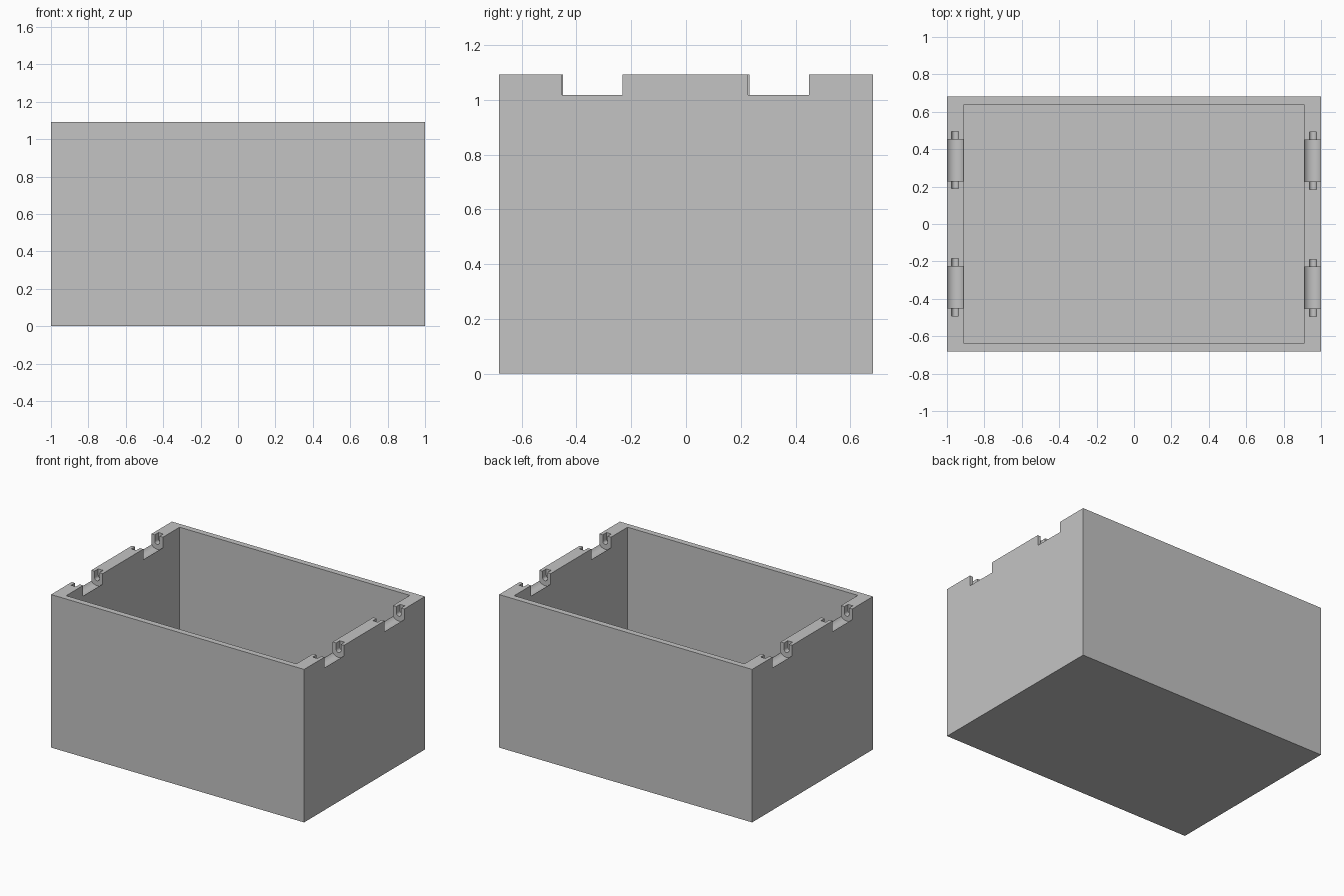
import bpy
import bmesh
from math import atan2, cos, hypot, pi, sin

W, D, H = 1.0, 0.682, 1.093        # half width, half depth, height
IN_X, IN_Y, FLOOR = 0.91, 0.64, 0.045
AXIS_X, AXIS_Z = 0.956, 1.048      # hinge pin axis
SEAT_Z = 1.017                     # rim of the hinge recess
PIN_R, PIN_LEN = 0.019, 0.042
TOP = H + 0.05                     # cutters rise above the rim

old = bpy.data.objects.get("Cube")
if old:
    bpy.data.objects.remove(old, do_unlink=True)

grey = bpy.data.materials.new("plain grey")
grey.use_nodes = True
color = (0.55, 0.55, 0.55, 1)
grey.diffuse_color = color
grey.node_tree.nodes["Principled BSDF"].inputs["Base Color"].default_value = color


def extrude_y(name, profile, y0, y1):
    """Prism with an (x, z) profile running from y0 to y1."""
    bm = bmesh.new()
    face = bm.faces.new([bm.verts.new((x, y0, z)) for x, z in profile])
    new = bmesh.ops.extrude_face_region(bm, geom=[face])["geom"]
    verts = [v for v in new if isinstance(v, bmesh.types.BMVert)]
    bmesh.ops.translate(bm, verts=verts, vec=(0, y1 - y0, 0))
    bmesh.ops.recalc_face_normals(bm, faces=bm.faces)
    mesh = bpy.data.meshes.new(name)
    bm.to_mesh(mesh)
    bm.free()
    mesh.materials.append(grey)
    obj = bpy.data.objects.new(name, mesh)
    bpy.context.collection.objects.link(obj)
    return obj


def arc(radius, start, end, steps):
    angles = [start + (end - start) * i / steps for i in range(steps + 1)]
    return [(AXIS_X + radius * cos(a), AXIS_Z + radius * sin(a)) for a in angles]


def box(x, z0, z1):
    return [(-x, z0), (x, z0), (x, z1), (-x, z1)]


# Box body and the cavity inside it
body = extrude_y("box_body", box(W, 0, H), -D, D)
cutters = [extrude_y("cavity", box(IN_X, FLOOR, TOP), -IN_Y, IN_Y)]

# Hinge recess: straight sides with a shallow round trough below
drop, half = AXIS_Z - SEAT_Z, W - AXIS_X
tilt = atan2(drop, half)
trough = arc(hypot(half, drop), -pi + tilt, -tilt, 12)
recess = [(IN_X - 0.02, TOP), (IN_X - 0.02, SEAT_Z), *trough,
          (W + 0.02, SEAT_Z), (W + 0.02, TOP)]

# Pin slot: open at the top, round at the bottom
slot = [(AXIS_X - PIN_R, TOP), *arc(PIN_R, -pi, 0, 10), (AXIS_X + PIN_R, TOP)]

for side in (-1, 1):
    for middle in (-0.34, 0.34):
        y = middle - 0.002 * side
        for name, shape, reach in (("recess", recess, 0.111),
                                   ("pin_slot", slot, 0.111 + PIN_LEN)):
            profile = [(side * px, pz) for px, pz in shape]
            cutters.append(extrude_y(name, profile, y - reach, y + reach))

# Cut everything out of the body
for cutter in cutters:
    cutter.hide_render = True
    mod = body.modifiers.new(cutter.name, "BOOLEAN")
    mod.operation = "DIFFERENCE"
    mod.solver = "EXACT"
    mod.object = cutter

bpy.context.view_layer.update()
graph = bpy.context.evaluated_depsgraph_get()
result = bpy.data.meshes.new_from_object(body.evaluated_get(graph))
body.modifiers.clear()
body.data = result
for cutter in cutters:
    bpy.data.objects.remove(cutter, do_unlink=True)

# Smooth only the round troughs and slots
bpy.ops.object.select_all(action="DESELECT")
body.select_set(True)
bpy.context.view_layer.objects.active = body
bpy.ops.object.shade_smooth_by_angle(angle=0.5)
